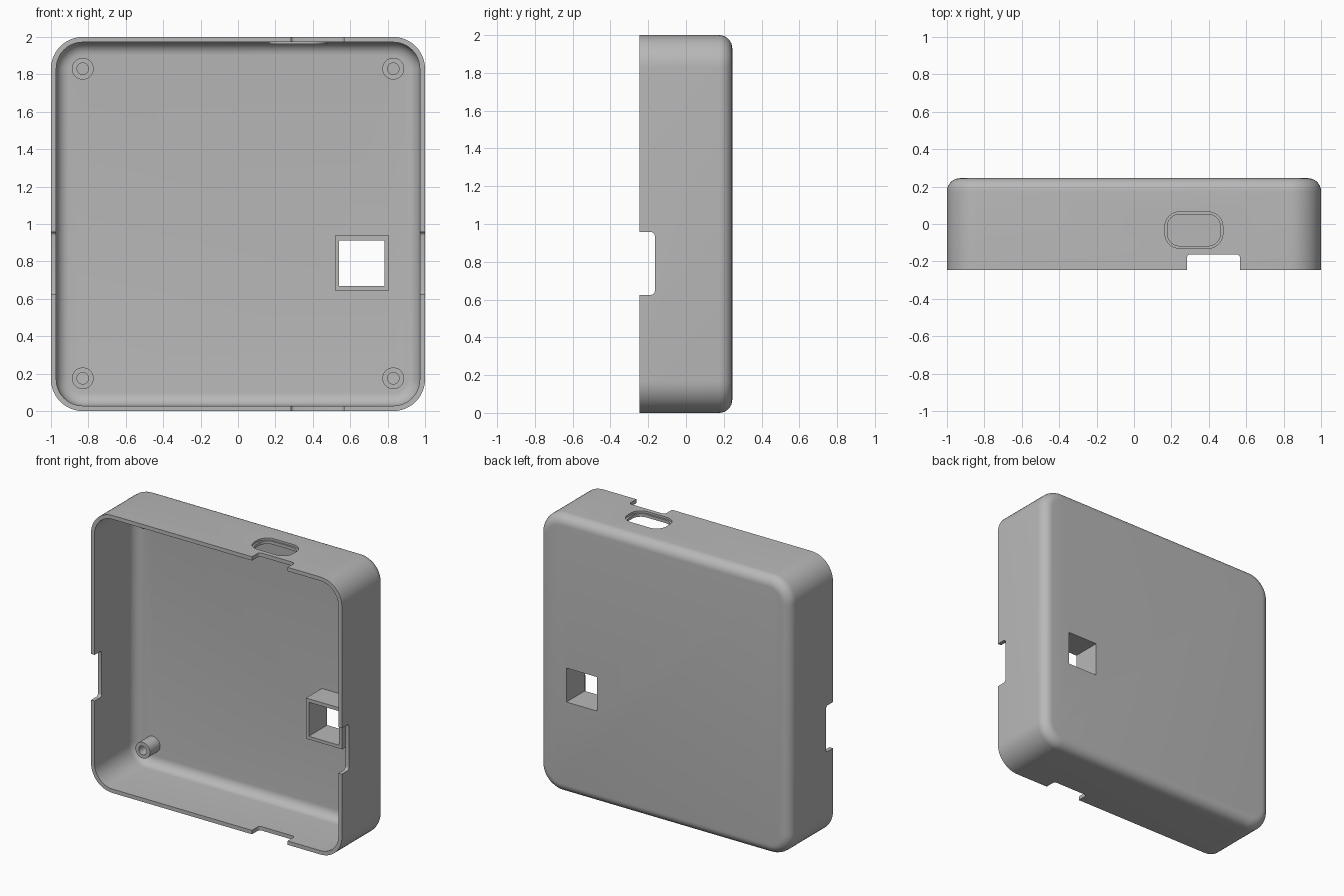
import bpy, bmesh, math
from mathutils import Vector

if "Cube" in bpy.data.objects:
    bpy.data.objects.remove(bpy.data.objects["Cube"])

grey = bpy.data.materials.new("matte grey")
grey.diffuse_color = (0.48, 0.48, 0.48, 1)
grey.use_nodes = True
grey.node_tree.nodes["Principled BSDF"].inputs["Base Color"].default_value = grey.diffuse_color

FRONT, BACK, WALL = -0.245, 0.245, 0.028
FLOOR = BACK - 0.03


def rounded(u0, u1, v0, v1, r, n=12):
    """Rounded rectangle outline, counter-clockwise."""
    pts = []
    for i, (cu, cv) in enumerate([(u1 - r, v1 - r), (u0 + r, v1 - r), (u0 + r, v0 + r), (u1 - r, v0 + r)]):
        for k in range(n + 1):
            a = math.pi / 2 * (i + k / n)
            pts.append((cu + r * math.cos(a), cv + r * math.sin(a)))
    return pts


def place(p, d, axis):
    """Point p in the plane across the axis, at depth d along it."""
    u, v = p
    return {"x": Vector((d, u, v)), "y": Vector((u, d, v)), "z": Vector((u, v, d))}[axis]


def loft(name, rings, axis, closed=False):
    """Skin a list of (outline, depth) rings; cap the ends or close the loop."""
    bm = bmesh.new()
    loops = [[bm.verts.new(place(p, d, axis)) for p in o] for o, d in rings]
    pairs = list(zip(loops, loops[1:]))
    if closed:
        pairs.append((loops[-1], loops[0]))
    else:
        bm.faces.new(loops[0])
        bm.faces.new(loops[-1])
    for a, b in pairs:
        for i in range(len(a)):
            j = (i + 1) % len(a)
            bm.faces.new((a[i], a[j], b[j], b[i]))
    bmesh.ops.recalc_face_normals(bm, faces=bm.faces)
    me = bpy.data.meshes.new(name)
    bm.to_mesh(me)
    bm.free()
    me.materials.append(grey)
    ob = bpy.data.objects.new(name, me)
    bpy.context.collection.objects.link(ob)
    return ob


def tube(name, outer, inner, d0, d1, axis):
    return loft(name, [(outer, d0), (outer, d1), (inner, d1), (inner, d0)], axis, closed=True)


def smooth(ob):
    bpy.ops.object.select_all(action="DESELECT")
    ob.select_set(True)
    bpy.context.view_layer.objects.active = ob
    bpy.ops.object.shade_smooth_by_angle(angle=math.radians(30))


def cut(ob, cutter):
    cutter.hide_render = True
    mod = ob.modifiers.new("cut", "BOOLEAN")
    mod.operation, mod.solver, mod.object = "DIFFERENCE", "EXACT", cutter
    bpy.context.view_layer.objects.active = ob
    bpy.ops.object.modifier_apply(modifier=mod.name)
    bpy.data.objects.remove(cutter)


def case_ring(inset, radius):
    return rounded(-1 + inset, 1 - inset, inset, 2 - inset, radius)


# Open tray: outside skin, rolled back edge, then the hollow inside
def skin(inset, corner, back, fillet, steps=8):
    rings = [(case_ring(inset, corner), FRONT)]
    for k in range(steps + 1):
        a = math.pi / 2 * k / steps
        e = fillet * (1 - math.cos(a))
        rings.append((case_ring(inset + e, corner - e), back - fillet + fillet * math.sin(a)))
    return rings


shell = loft("case_shell", skin(0, 0.17, BACK, 0.07)[::-1] + skin(WALL, 0.142, FLOOR, 0.07), "y")

# Rim notches through both sides, and through top and bottom
cut(shell, loft("side_notch_cutter", [(rounded(-0.4, -0.165, 0.625, 0.957, 0.02, 5), d) for d in (-1.2, 1.2)], "x"))
cut(shell, loft("end_notch_cutter", [(rounded(0.283, 0.567, -0.4, -0.162, 0.02, 5), d) for d in (-0.2, 2.2)], "z"))

# Connector port in the top wall: shallow recess, then the slot
port_outer = rounded(0.165, 0.475, -0.13, 0.065, 0.08)
port_inner = rounded(0.178, 0.462, -0.117, 0.052, 0.067)
cut(shell, loft("port_recess_cutter", [(port_outer, 1.985), (port_outer, 2.1)], "z"))
cut(shell, loft("port_slot_cutter", [(port_inner, 1.9), (port_inner, 2.1)], "z"))
collar = tube("port_collar", port_outer, port_inner, 1.963, 1.975, "z")

# Square window with a raised frame inside
def rect(u0, u1, v0, v1):
    return [(u0, v0), (u1, v0), (u1, v1), (u0, v1)]


opening = rect(0.54, 0.782, 0.668, 0.913)
cut(shell, loft("window_cutter", [(opening, 0.0), (opening, 0.4)], "y"))
frame = tube("window_frame", rect(0.518, 0.806, 0.645, 0.938), opening, 0.035, FLOOR + 0.005, "y")

# Screw posts in the four corners
def circle(cx, cz, r, n=32):
    return [(cx + r * math.cos(math.tau * k / n), cz + r * math.sin(math.tau * k / n)) for k in range(n)]


posts = [tube("screw_post", circle(x, z, 0.058), circle(x, z, 0.031), 0.10, FLOOR + 0.005, "y")
         for x in (-0.83, 0.83) for z in (0.175, 1.83)]

for ob in [shell, collar, frame] + posts:
    smooth(ob)
